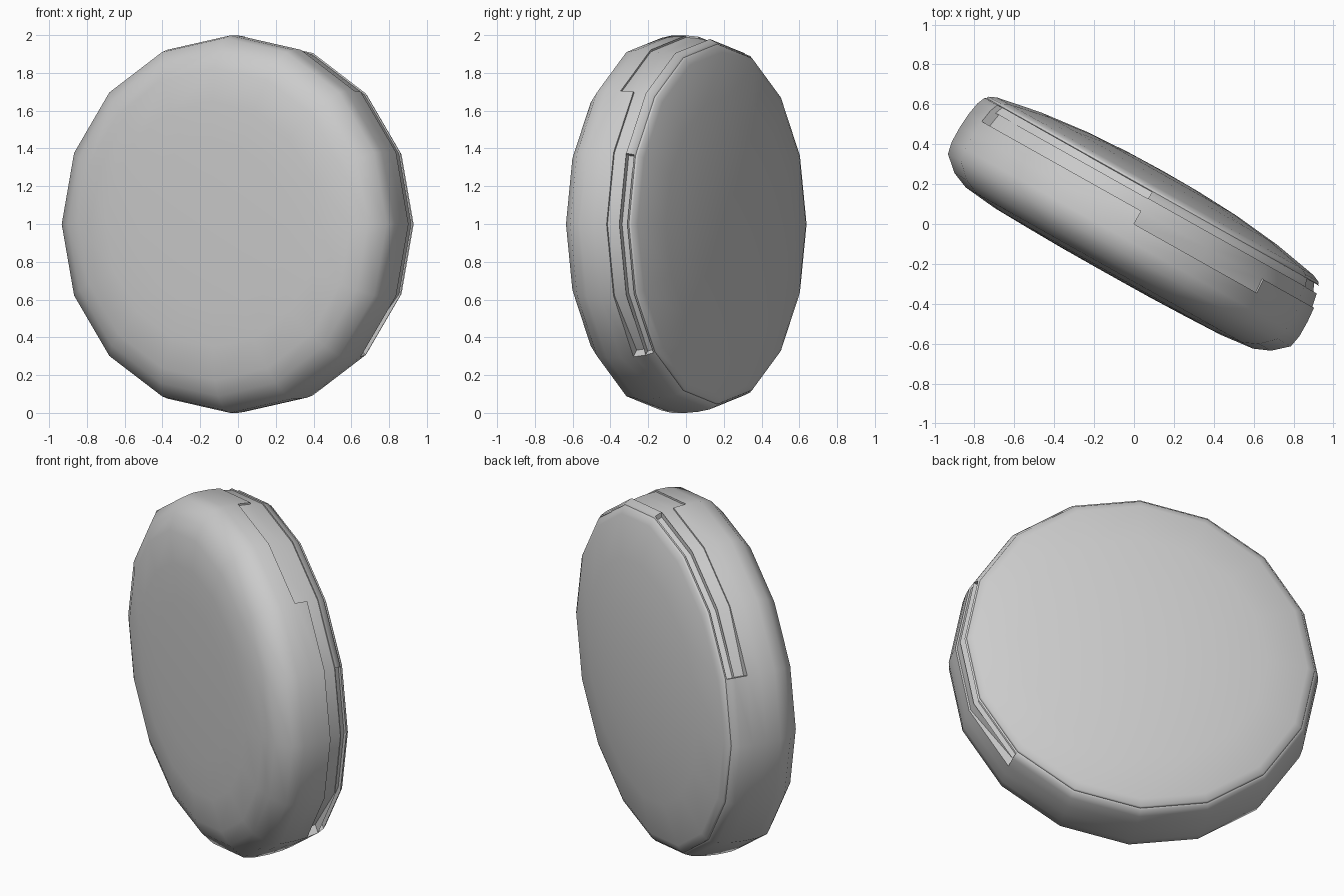
import bpy, bmesh, math
from mathutils import Vector, Matrix

if "Cube" in bpy.data.objects:
    bpy.data.objects.remove(bpy.data.objects["Cube"])

SIDES = 16
STEP = math.tau / SIDES

# half profile of the disc: (depth along axis, radius), front to back
profile = [(-.282, .25), (-.278, .45), (-.272, .65), (-.253, .826), (-.218, .91),
           (-.15, .986), (-.085, .999), (0, .999), (.075, .993), (.145, .98),
           (.184, .963), (.188, .953), (.193, .953), (.2, .948), (.217, .91),
           (.26, .68), (.288, .43), (.3, .2)]

# disc shell, built with its axis along y and sides counted clockwise from the top
bm = bmesh.new()
rings = []
for d, r in profile:
    rings.append([bm.verts.new((r * math.sin(i * STEP), d, r * math.cos(i * STEP)))
                  for i in range(SIDES)])
for a, b in zip(rings, rings[1:]):
    for i in range(SIDES):
        j = (i + 1) % SIDES
        bm.faces.new((a[i], a[j], b[j], b[i]))
for ring, d in ((rings[0], -.283), (rings[-1], .303)):
    c = bm.verts.new((0, d, 0))
    for i in range(SIDES):
        bm.faces.new((ring[i], ring[(i + 1) % SIDES], c))
bmesh.ops.recalc_face_normals(bm, faces=bm.faces[:])


def pick(lo, hi, first, last):
    """Rim faces strictly inside a depth band and a range of sides."""
    found = []
    for f in bm.faces:
        c = f.calc_center_median()
        s = math.atan2(c.x, c.z) / STEP
        if (lo + .005 < c.y < hi - .005 and first + .2 < s < last - .2
                and math.hypot(c.x, c.z) > .8):
            found.append(f)
    return found


def sink(faces, depth):
    """Push a patch of faces towards the axis, leaving walls around it."""
    out = bmesh.ops.extrude_face_region(bm, geom=faces)
    bmesh.ops.delete(bm, geom=[f for f in faces if f.is_valid], context='FACES')
    for v in out['geom']:
        if isinstance(v, bmesh.types.BMVert):
            q = Vector((v.co.x, 0, v.co.z))
            v.co -= q.normalized() * depth


# stepped shelf: wide tab at the top with a narrower arm on either side
sink(pick(0, .145, 0, 2) + pick(.075, .145, -3, 0) + pick(.075, .145, 2, 6), .01)

# arms ramp down at their outer ends
for f in pick(.075, .145, -3, -2) + pick(.075, .145, 5, 6):
    for v in f.verts:
        s = math.atan2(v.co.x, v.co.z) / STEP
        if (s < -2.7 or s > 5.7) and math.hypot(v.co.x, v.co.z) > .96:
            q = Vector((v.co.x, 0, v.co.z))
            v.co -= q.normalized() * .04

# narrow slots between the arms and the back lid
sink(pick(.145, .184, -3, 0), .03)
sink(pick(.145, .184, 3, 6), .03)

# turn the disc and stand it on the ground
bm.transform(Matrix.Translation((0, 0, .999)) @ Matrix.Rotation(math.radians(-29.3), 4, 'Z'))
bmesh.ops.recalc_face_normals(bm, faces=bm.faces[:])
mesh = bpy.data.meshes.new("round_case")
bm.to_mesh(mesh)
bm.free()
case = bpy.data.objects.new("round_case", mesh)
bpy.context.collection.objects.link(case)
bpy.context.view_layer.objects.active = case
case.select_set(True)
bpy.ops.object.shade_smooth_by_angle(angle=math.radians(45))
